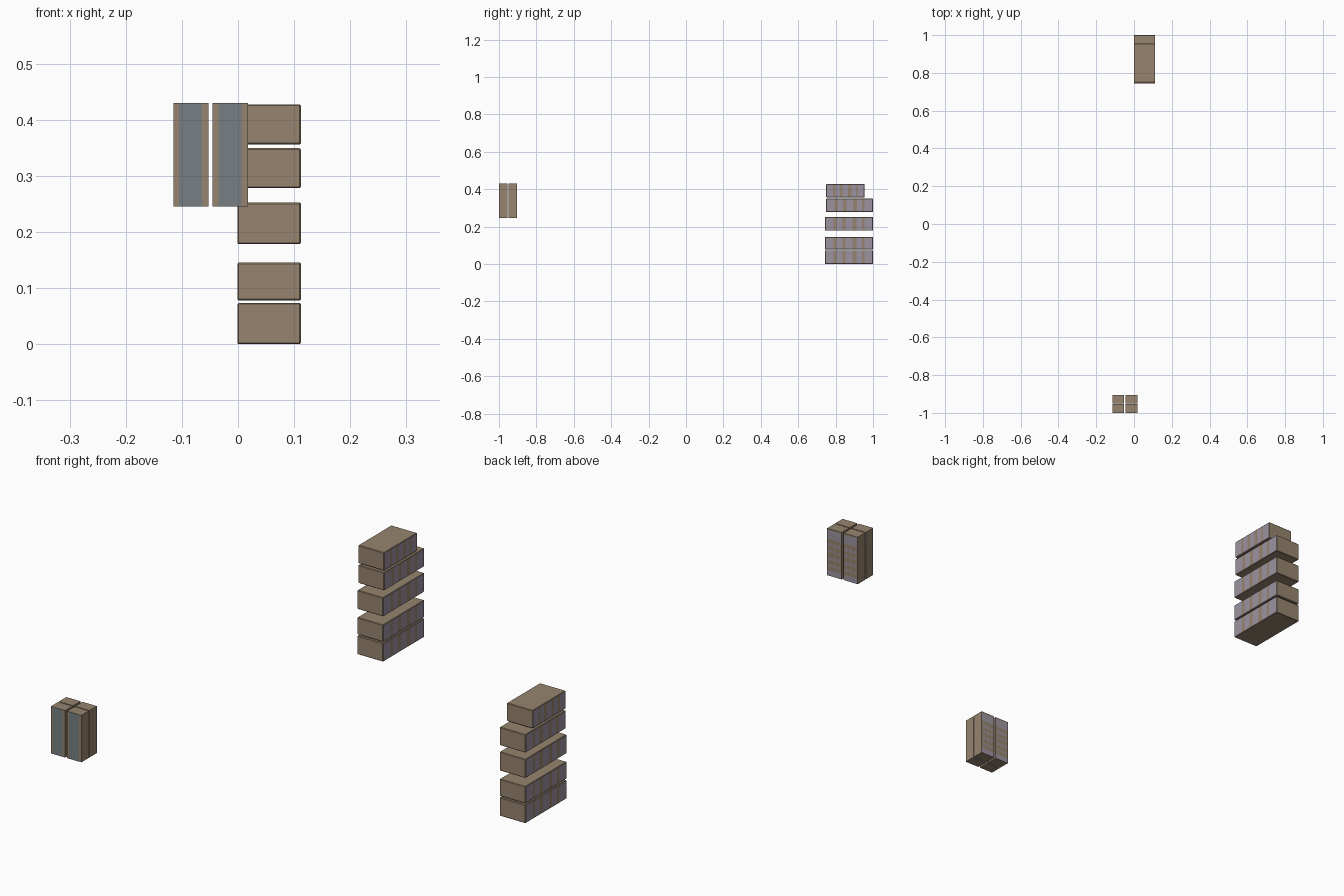
import bpy, bmesh
from mathutils import Vector

if "Cube" in bpy.data.objects:
    bpy.data.objects.remove(bpy.data.objects["Cube"])


def mat(name, rgb):
    m = bpy.data.materials.new(name)
    lin = [((c / 255 + 0.055) / 1.055) ** 2.4 for c in rgb]
    m.diffuse_color = (*lin, 1)
    m.use_nodes = True
    m.node_tree.nodes["Principled BSDF"].inputs["Base Color"].default_value = m.diffuse_color
    return m


BROWN = mat("cardboard brown", (150, 132, 110))
LAVENDER = mat("lavender grey", (156, 147, 160))
SLATE = mat("slate grey", (120, 127, 132))
MATS = [BROWN, LAVENDER, SLATE]


def carton(name, lo, hi, bevel, cuts, rule):
    """Box between two corners, cut at fractions per axis, coloured by rule(t, normal)."""
    lo, hi = Vector(lo), Vector(hi)
    size = hi - lo
    bm = bmesh.new()
    bmesh.ops.create_cube(bm, size=1)
    for v in bm.verts:
        v.co = Vector(lo[i] + (v.co[i] + 0.5) * size[i] for i in range(3))
    if bevel:
        bmesh.ops.bevel(bm, geom=bm.edges[:], offset=bevel, segments=1,
                        affect='EDGES', profile=0.5)
    for axis, fractions in cuts.items():
        for f in fractions:
            co, no = lo.copy(), Vector((0, 0, 0))
            co[axis] += f * size[axis]
            no[axis] = 1
            bmesh.ops.bisect_plane(bm, geom=bm.verts[:] + bm.edges[:] + bm.faces[:],
                                   plane_co=co, plane_no=no)
    bm.normal_update()
    for f in bm.faces:
        c = f.calc_center_median()
        t = [(c[i] - lo[i]) / size[i] for i in range(3)]
        f.material_index = rule(t, f.normal)
    me = bpy.data.meshes.new(name)
    bm.to_mesh(me)
    bm.free()
    for m in MATS:
        me.materials.append(m)
    ob = bpy.data.objects.new(name, me)
    bpy.context.collection.objects.link(ob)


def inside(t, bands):
    return any(a < t < b for a, b in bands)


# stacked cartons: printed long sides with brown stripes
STRIPES = [(0.18, 0.24), (0.36, 0.43), (0.57, 0.66), (0.77, 0.82)]


def stack_rule(t, n):
    if abs(n.x) > 0.9:
        return 0 if inside(t[1], STRIPES) else 1
    return 0


stack = [(0.743, 1.0, 0.001, 0.073), (0.743, 1.0, 0.078, 0.145),
         (0.743, 1.0, 0.178, 0.252), (0.749, 1.0, 0.278, 0.349),
         (0.749, 0.955, 0.356, 0.427)]
stack[0] = (0.743, 1.0, 0.0, 0.073)
for i, (y0, y1, z0, z1) in enumerate(stack):
    carton(f"stacked_carton_{i + 1}", (-0.001, y0, z0), (0.112, y1, z1), 0.002,
           {1: [e for s in STRIPES for e in s]}, stack_rule)

# upright cartons: slate panel in front, speckled print behind
PANEL = (0.16, 0.82)
ROWS = [(0.0, 0.12), (0.2, 0.25), (0.34, 0.41), (0.5, 0.55), (0.62, 0.7), (0.78, 0.97)]
COLS = [(0.1, 0.3), (0.4, 0.6), (0.7, 0.9)]


def upright_rule(t, n):
    if n.y < -0.9:
        return 2 if PANEL[0] < t[0] < PANEL[1] else 0
    if n.y > 0.9:
        solid = t[2] < 0.12 or t[2] > 0.78
        return 1 if inside(t[2], ROWS) and (solid or inside(t[0], COLS)) else 0
    return 0


for i, (x0, x1) in enumerate([(-0.115, -0.053), (-0.045, 0.018)]):
    for j, (y0, y1) in enumerate([(-1.0, -0.954), (-0.950, -0.904)]):
        carton(f"upright_carton_{i * 2 + j + 1}", (x0, y0, 0.245), (x1, y1, 0.43), 0,
               {0: list(PANEL) + [e for s in COLS for e in s],
                2: [e for s in ROWS for e in s if e > 0]}, upright_rule)
